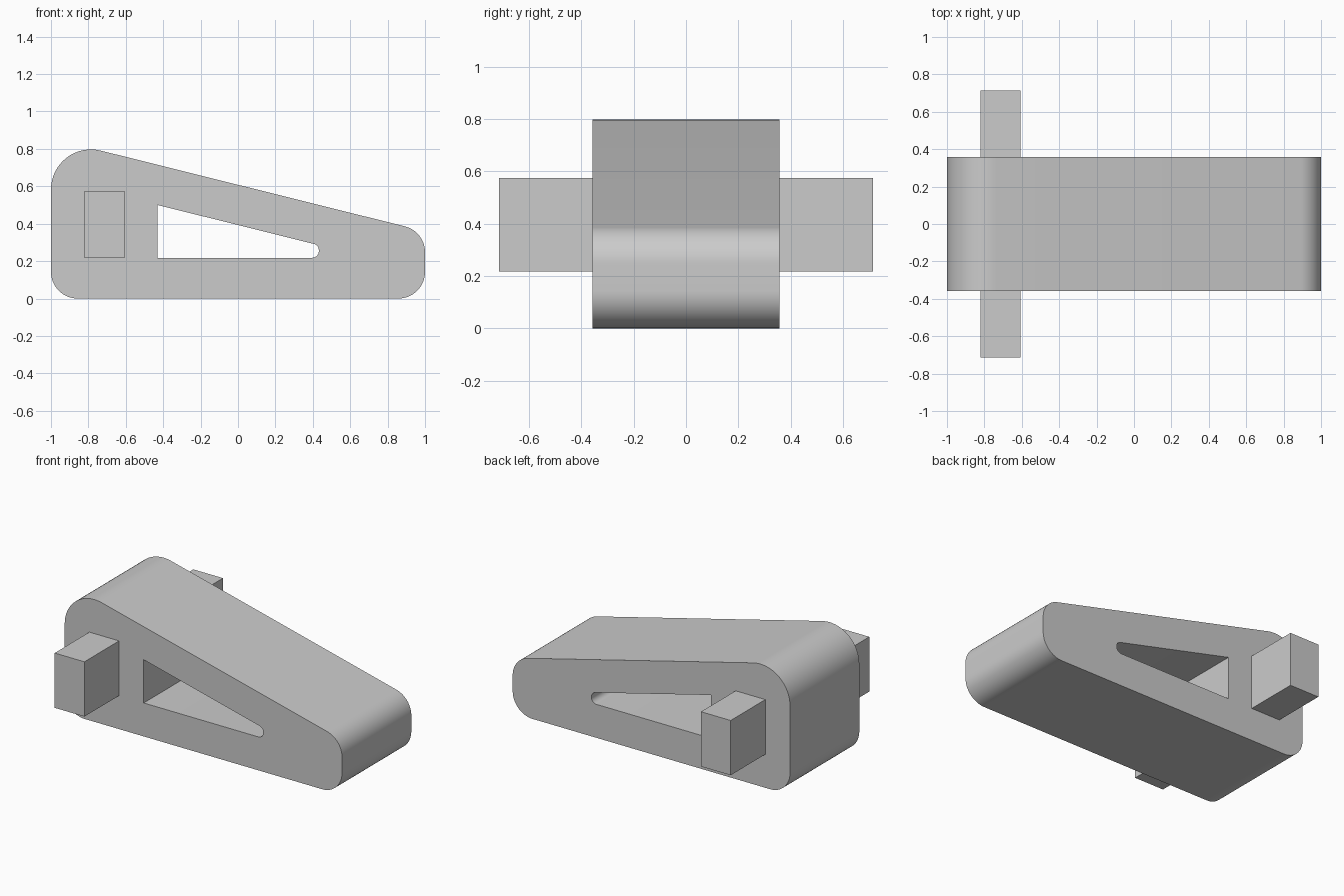
import bpy
import bmesh
import math
from mathutils import Vector

cube = bpy.data.objects.get("Cube")
if cube:
    bpy.data.objects.remove(cube, do_unlink=True)

HALF_DEPTH = 0.357
SLOPE = -0.249

grey = bpy.data.materials.new("plain grey")
grey.use_nodes = True
colour = (0.6, 0.6, 0.6, 1)
grey.diffuse_color = colour
grey.node_tree.nodes["Principled BSDF"].inputs["Base Color"].default_value = colour


def rounded(corners, steps=16):
    """Outline in x and z from (x, z, fillet radius) corners."""
    points = []
    for i, (x, z, r) in enumerate(corners):
        p = Vector((x, z))
        if r == 0:
            points.append(p)
            continue
        before = (Vector(corners[i - 1][:2]) - p).normalized()
        after = (Vector(corners[(i + 1) % len(corners)][:2]) - p).normalized()
        half = before.angle(after) / 2
        centre = p + (before + after).normalized() * r / math.sin(half)
        tangent = r / math.tan(half)
        start = p + before * tangent - centre
        end = p + after * tangent - centre
        sweep = start.angle(end)
        for k in range(steps + 1):
            t = k / steps
            points.append(centre + (start * math.sin((1 - t) * sweep)
                                    + end * math.sin(t * sweep)) / math.sin(sweep))
    return points


def finish(name, bm):
    bmesh.ops.recalc_face_normals(bm, faces=bm.faces)
    mesh = bpy.data.meshes.new(name)
    bm.to_mesh(mesh)
    bm.free()
    mesh.materials.append(grey)
    obj = bpy.data.objects.new(name, mesh)
    bpy.context.collection.objects.link(obj)
    return obj


def extruded(name, outlines, half_depth):
    """Fill the outlines, inner ones as holes, and extrude along y."""
    bm = bmesh.new()
    for outline in outlines:
        verts = [bm.verts.new((p.x, -half_depth, p.y)) for p in outline]
        for i, v in enumerate(verts):
            bm.edges.new((verts[i - 1], v))
    bmesh.ops.triangle_fill(bm, edges=bm.edges[:], use_beauty=True, normal=(0, -1, 0))
    back = bmesh.ops.extrude_face_region(bm, geom=bm.faces[:], use_keep_orig=True)
    moved = [g for g in back["geom"] if isinstance(g, bmesh.types.BMVert)]
    bmesh.ops.translate(bm, verts=moved, vec=(0, 2 * half_depth, 0))
    return finish(name, bm)


# Wedge body with a tapered window through it
body_outline = rounded([
    (-1, 0, 0.143),
    (1, 0, 0.143),
    (1, 0.608 + SLOPE, 0.143),
    (-1, 0.608 - SLOPE, 0.214),
])
window_outline = rounded([
    (-0.43, 0.218, 0),
    (0.432, 0.218, 0.035),
    (0.432, 0.393 + 0.432 * SLOPE, 0.035),
    (-0.43, 0.393 - 0.43 * SLOPE, 0),
], 10)
body = extruded("wedge_body", [body_outline, window_outline], HALF_DEPTH)
bpy.ops.object.select_all(action="DESELECT")
bpy.context.view_layer.objects.active = body
body.select_set(True)
bpy.ops.object.shade_smooth_by_angle(angle=math.radians(30))

# Square-edged cross bar standing out on both sides
bar_outline = rounded([(-0.822, 0.218, 0), (-0.608, 0.218, 0),
                       (-0.608, 0.575, 0), (-0.822, 0.575, 0)])
extruded("cross_bar", [bar_outline], 2 * HALF_DEPTH)
